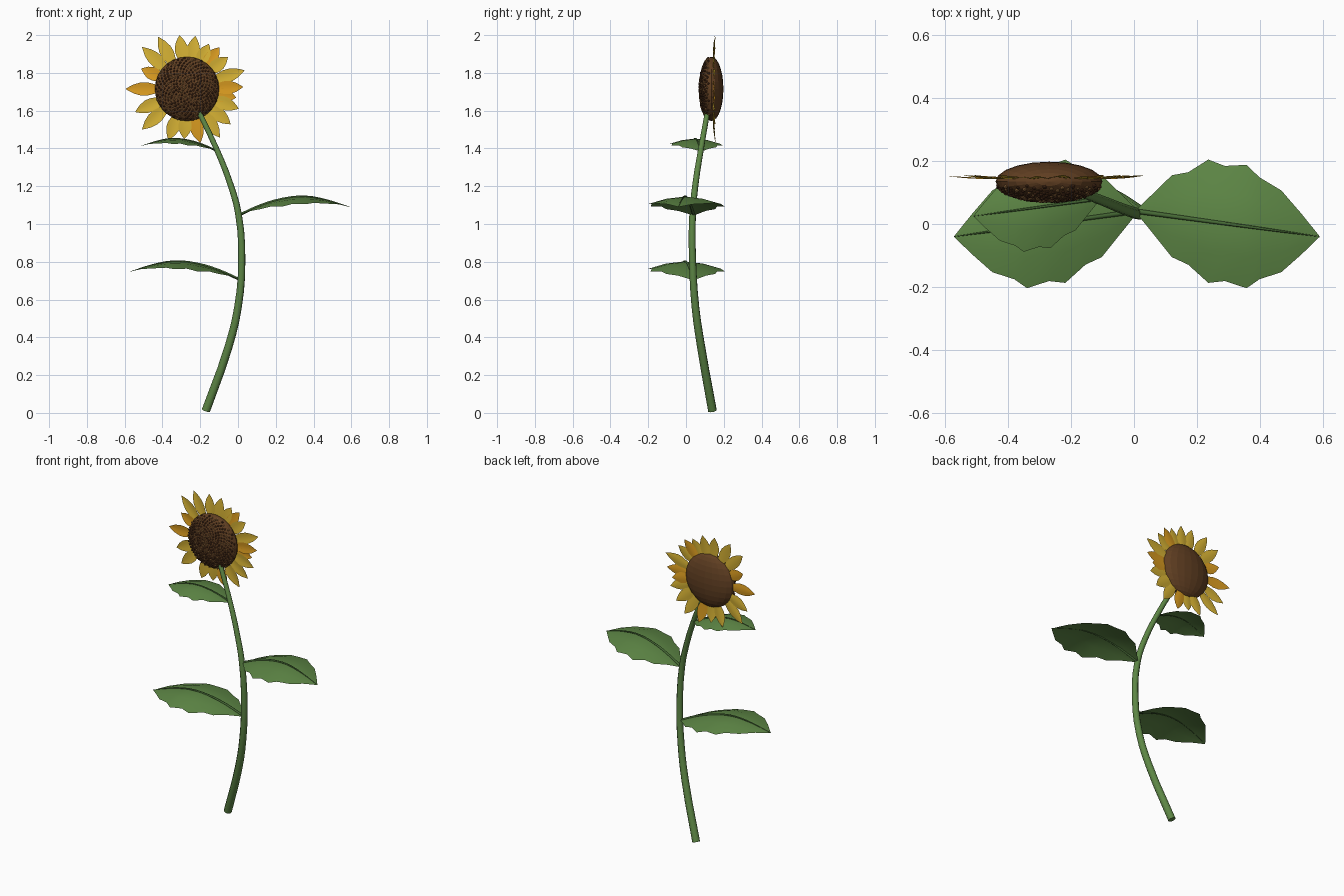
import bpy, bmesh, math, random
from mathutils import Vector, Matrix

random.seed(4)
if "Cube" in bpy.data.objects:
    bpy.data.objects.remove(bpy.data.objects["Cube"])


def material(name, rgb):
    m = bpy.data.materials.new(name)
    m.use_nodes = True
    m.diffuse_color = (*rgb, 1)
    bsdf = m.node_tree.nodes["Principled BSDF"]
    bsdf.inputs["Base Color"].default_value = (*rgb, 1)
    bsdf.inputs["Roughness"].default_value = 0.8
    return m


GREEN = material("leaf green", (0.11, 0.24, 0.06))
RIB = material("dark rib green", (0.06, 0.14, 0.035))
YELLOW = material("petal yellow", (0.68, 0.45, 0.035))
ORANGE = material("petal orange", (0.72, 0.34, 0.015))
BROWN = material("disc brown", (0.12, 0.05, 0.016))
SEED = material("seed dark brown", (0.08, 0.03, 0.012))
TAN = material("seed tan", (0.3, 0.15, 0.05))


def finish(name, bm, mats, smooth=None):
    me = bpy.data.meshes.new(name)
    bm.to_mesh(me)
    bm.free()
    ob = bpy.data.objects.new(name, me)
    bpy.context.collection.objects.link(ob)
    for m in mats:
        me.materials.append(m)
    if smooth:
        bpy.ops.object.select_all(action='DESELECT')
        ob.select_set(True)
        bpy.context.view_layer.objects.active = ob
        bpy.ops.object.shade_smooth_by_angle(angle=math.radians(smooth))
    return ob


def tube(name, path, radii, mat, res=2):
    cu = bpy.data.curves.new(name, 'CURVE')
    cu.dimensions = '3D'
    cu.bevel_depth = 1
    cu.bevel_resolution = res
    cu.resolution_u = 3
    cu.use_fill_caps = True
    sp = cu.splines.new('BEZIER')
    sp.bezier_points.add(len(path) - 1)
    for p, co, r in zip(sp.bezier_points, path, radii):
        p.co = co
        p.radius = r
        p.handle_left_type = p.handle_right_type = 'AUTO'
    cu.materials.append(mat)
    ob = bpy.data.objects.new(name, cu)
    bpy.context.collection.objects.link(ob)


def grid_faces(bm, rows):
    # joins neighbouring rows of points into a sheet
    vs = [[bm.verts.new(p) for p in row] for row in rows]
    for a, b in zip(vs, vs[1:]):
        for i in range(len(a) - 1):
            bm.faces.new((a[i], b[i], b[i + 1], a[i + 1]))


# Stem
stem_path = [(-0.17, 0.14, 0.012), (-0.05, 0.08, 0.35), (0.0, 0.05, 0.56),
             (0.02, 0.035, 0.8), (0.003, 0.035, 1.05), (-0.04, 0.05, 1.21),
             (-0.115, 0.08, 1.4), (-0.21, 0.115, 1.6)]
tube("stem", stem_path, [0.024 - 0.0014 * i for i in range(8)], GREEN)

# Serrated, arched leaves: (position along leaf, half width, height)
LEAF = [(0, 0.008, 0), (0.1, 0.072, 0.028), (0.19, 0.13, 0.05), (0.28, 0.147, 0.068),
        (0.39, 0.196, 0.085), (0.48, 0.183, 0.094), (0.6, 0.196, 0.097),
        (0.67, 0.162, 0.092), (0.79, 0.13, 0.079), (0.9, 0.065, 0.062), (1, 0.001, 0.042)]


def leaf(name, base, side, scale):
    def place(x, y, z):
        return Vector(base) + scale * Vector((side * x, y, z))

    bm = bmesh.new()
    rows = []
    for t, w, h in LEAF:
        rows.append([place(0.58 * t, -0.08 * t + w * s, h - 0.9 * (w * s) ** 2 - 0.03 * w * abs(s))
                     for s in (-1, -0.5, 0, 0.5, 1)])
    if side < 0:
        rows.reverse()
    grid_faces(bm, rows)
    finish(name, bm, [GREEN], 40)
    rib = [place(0.58 * t, -0.08 * t, h + 0.001) for t, w, h in LEAF[::2]]
    tube(name + "_midrib", rib, [scale * r for r in (0.008, 0.007, 0.006, 0.005, 0.0035, 0.001)],
         RIB, 1)


leaf("lower_leaf", (0.008, 0.04, 0.705), -1, 1)
leaf("middle_leaf", (0.01, 0.04, 1.048), 1, 1)
leaf("upper_leaf", (-0.11, 0.08, 1.385), -1, 0.69)

# Flower disc
CENTRE = Vector((-0.27, 0.135, 1.715))
DISC = Vector((0.17, 0.063, 0.17))
bm = bmesh.new()
bmesh.ops.create_uvsphere(bm, u_segments=20, v_segments=14, radius=1,
                          matrix=Matrix.Translation(CENTRE) @ Matrix.Diagonal((*DISC, 1)))
finish("flower_disc", bm, [BROWN])

# Seeds in a spiral over the front of the disc
bm = bmesh.new()
COUNT = 320
for i in range(COUNT):
    r = 0.98 * math.sqrt((i + 0.5) / COUNT)
    a = i * math.radians(137.508)
    n = Vector((r * math.cos(a), -math.sqrt(1 - r * r), r * math.sin(a)))
    p = CENTRE + Vector([n[k] * DISC[k] for k in range(3)])
    before = set(bm.faces)
    bmesh.ops.create_icosphere(bm, subdivisions=1, radius=random.uniform(0.005, 0.0075),
                               matrix=Matrix.Translation(p))
    tone = 1 if random.random() < 0.25 else 0
    for f in set(bm.faces) - before:
        f.material_index = tone
finish("seeds", bm, [SEED, TAN])

# Petals: (angle in degrees, reach, orange or not)
PETALS = [(180, .325, 1), (156, .265, 1), (137, .325, 0), (119, .315, 0), (98, .287, 0),
          (81, .283, 0), (64, .265, 0), (52, .28, 1), (38, .275, 0), (18, .32, 0),
          (2, .297, 1), (-10, .264, 1), (-21, .293, 0), (-39, .297, 0), (-56, .31, 0),
          (-76, .294, 1), (-93, .265, 0), (-110, .288, 0), (-138, .32, 0), (-156, .3, 0)]
OUTLINE = [(0, 0.013), (0.2, 0.025), (0.42, 0.035), (0.6, 0.034), (0.78, 0.024),
           (0.91, 0.011), (1, 0.0005)]
for n, (deg, reach, orange) in enumerate(PETALS):
    bm = bmesh.new()
    a = math.radians(deg)
    out = Vector((math.cos(a), 0, math.sin(a)))
    across = Vector((-math.sin(a), 0, math.cos(a)))
    rows = []
    for t, w in OUTLINE:
        r = 0.13 + (reach - 0.13) * t
        y = 0.011 + 0.007 * t * t + 0.003 * (n % 2)
        rows.append([CENTRE + out * r + across * w * s + Vector((0, y - 0.12 * w * abs(s), 0))
                     for s in (1, 0.5, 0, -0.5, -1)])
    grid_faces(bm, rows)
    finish("petal_%02d" % (n + 1), bm, [ORANGE if orange else YELLOW], 40)
